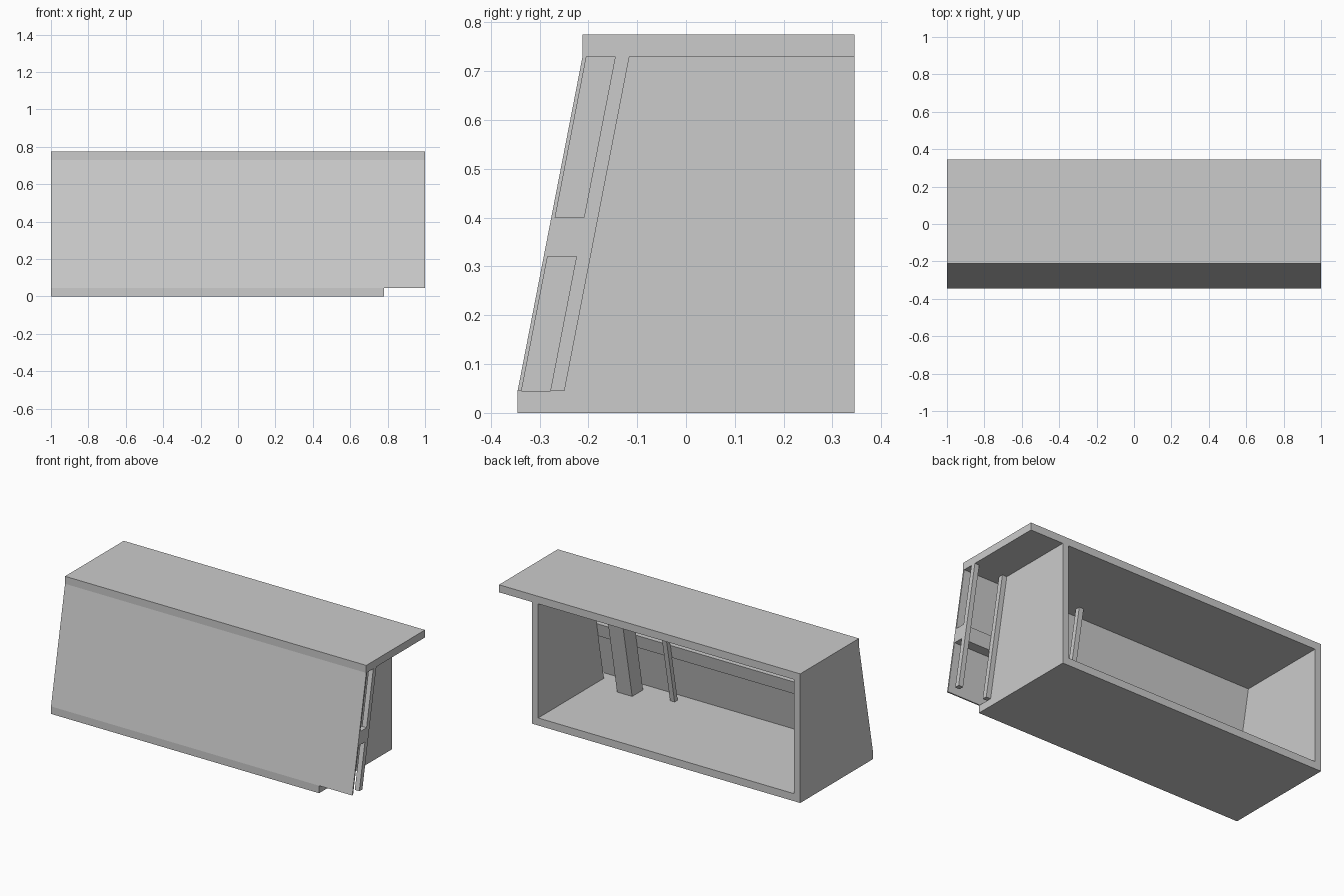
import bpy, bmesh

if "Cube" in bpy.data.objects:
    bpy.data.objects.remove(bpy.data.objects["Cube"])

Z0, Z1 = 0.045, 0.73          # top of base, underside of counter
BACK = 0.345


def slope(z, depth=0.0):
    """y of the leaning front at height z, pushed inward by depth."""
    return -0.345 + 0.133 * (z - Z0) / (Z1 - Z0) + depth


def prism(name, x0, x1, profile):
    """Extrude a (y, z) profile along x."""
    bm = bmesh.new()
    face = bm.faces.new([bm.verts.new((x0, y, z)) for y, z in profile])
    ext = bmesh.ops.extrude_face_region(bm, geom=[face])
    moved = [v for v in ext["geom"] if isinstance(v, bmesh.types.BMVert)]
    bmesh.ops.translate(bm, verts=moved, vec=(x1 - x0, 0, 0))
    bmesh.ops.recalc_face_normals(bm, faces=bm.faces)
    mesh = bpy.data.meshes.new(name)
    bm.to_mesh(mesh)
    bm.free()
    ob = bpy.data.objects.new(name, mesh)
    bpy.context.collection.objects.link(ob)
    return ob


def box(name, x0, x1, y0, y1, z0, z1):
    return prism(name, x0, x1, [(y0, z0), (y1, z0), (y1, z1), (y0, z1)])


def leaning(name, x0, x1, d0, d1, z0=Z0, z1=Z1):
    """Board parallel to the leaning front, between two depths behind it."""
    return prism(name, x0, x1, [(slope(z0, d0), z0), (slope(z0, d1), z0),
                                (slope(z1, d1), z1), (slope(z1, d0), z1)])


def side(name, x0, x1, depth):
    return prism(name, x0, x1, [(slope(Z0, depth), Z0), (BACK, Z0),
                                (BACK, Z1), (slope(Z1, depth), Z1)])


# Counter top and plinth
box("counter_top", -1, 1, slope(Z1), BACK, Z1, 0.775)
box("base_board", -1, 0.78, -0.345, BACK, 0, Z0)

# End walls: the right one is set in, leaving an overhang
side("left_wall", -1, -0.96, 0.008)
side("right_wall", 0.74, 0.78, 0.067)

# Leaning front skin
leaning("front_panel", -1, 1, 0, 0.008)

# Horizontal rail behind the skin
leaning("middle_rail", -0.96, 1, 0.008, 0.067, 0.32, 0.40)

# Upright battens and the thick inner post
for i, x in enumerate((0.25, 0.78, 0.97)):
    leaning(f"batten_{i + 1}", x, x + 0.03, 0.067, 0.096)
leaning("inner_post", 0.48, 0.58, 0.067, 0.17)
